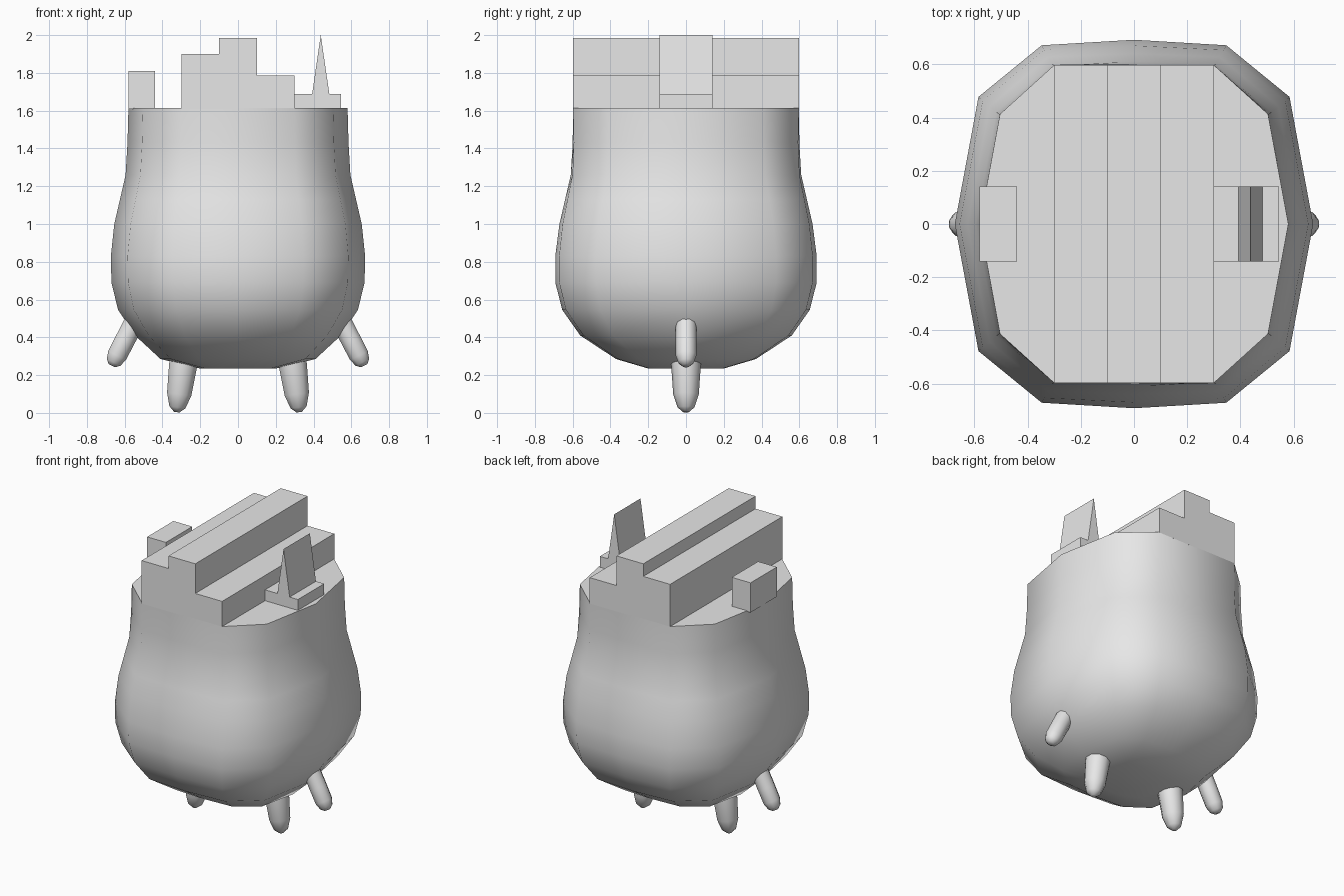
import bpy, bmesh, math
from mathutils import Vector

cube = bpy.data.objects.get("Cube")
if cube:
    bpy.data.objects.remove(cube, do_unlink=True)

grey = bpy.data.materials.new("light_grey")
grey.use_nodes = True
grey.diffuse_color = (0.8, 0.8, 0.8, 1)
grey.node_tree.nodes["Principled BSDF"].inputs["Base Color"].default_value = (0.8, 0.8, 0.8, 1)


def make_object(name, bm, smooth_angle=None):
    bmesh.ops.recalc_face_normals(bm, faces=bm.faces)
    mesh = bpy.data.meshes.new(name)
    bm.to_mesh(mesh)
    bm.free()
    mesh.materials.append(grey)
    obj = bpy.data.objects.new(name, mesh)
    bpy.context.collection.objects.link(obj)
    if smooth_angle:
        bpy.ops.object.select_all(action='DESELECT')
        obj.select_set(True)
        bpy.context.view_layer.objects.active = obj
        bpy.ops.object.shade_smooth_by_angle(angle=math.radians(smooth_angle))
    return obj


def loft(name, rings, smooth_angle=None):
    """Skin closed rings of equal length and cap both ends."""
    bm = bmesh.new()
    rows = [[bm.verts.new(p) for p in ring] for ring in rings]
    n = len(rows[0])
    for a, b in zip(rows, rows[1:]):
        for i in range(n):
            j = (i + 1) % n
            bm.faces.new((a[i], a[j], b[j], b[i]))
    bm.faces.new(rows[0])
    bm.faces.new(rows[-1])
    return make_object(name, bm, smooth_angle)


def prism(name, outline, depth):
    """Extrude an x-z outline along y, from -depth to depth."""
    return loft(name, [[(x, y, z) for x, z in outline] for y in (-depth, depth)])


# Body: twelve-sided sack, (height, half width, half depth, shoulder)
levels = [
    (0.235, 0.20, 0.20, 0.97), (0.285, 0.41, 0.37, 0.97), (0.41, 0.545, 0.56, 0.97),
    (0.545, 0.635, 0.655, 0.97), (0.69, 0.67, 0.692, 0.97), (0.83, 0.673, 0.692, 0.97),
    (1.0, 0.655, 0.67, 0.975), (1.13, 0.625, 0.64, 0.98), (1.26, 0.595, 0.61, 0.985),
    (1.43, 0.585, 0.60, 0.99), (1.615, 0.58, 0.598, 1.0),
]


def body_ring(z, w, d, s):
    quarter = [(1, 0), (0.868, 0.69), (0.515, s), (0, 1)]
    half = quarter + [(-x, y) for x, y in quarter[-2::-1]]
    full = half + [(x, -y) for x, y in half[-2:0:-1]]
    return [(x * w, y * d, z) for x, y in full]


loft("body", [body_ring(*lv) for lv in levels], 50)

# Stepped ridge running front to back across the flat top
prism("stepped_ridge", [
    (-0.30, 1.61), (0.30, 1.61), (0.30, 1.785), (0.10, 1.785),
    (0.10, 1.985), (-0.10, 1.985), (-0.10, 1.90), (-0.30, 1.90)], 0.598)

# Block on the right, plinth and blade on the left
prism("right_block", [(-0.58, 1.61), (-0.44, 1.61), (-0.44, 1.81), (-0.58, 1.81)], 0.14)
prism("blade_plinth", [(0.297, 1.61), (0.545, 1.61), (0.545, 1.688), (0.297, 1.688)], 0.14)
prism("blade", [(0.392, 1.685), (0.484, 1.685), (0.438, 2.0)], 0.14)


def limb(name, tip, top, profile):
    """Round-tipped limb; profile is (distance from tip, radius)."""
    tip, top = Vector(tip), Vector(top)
    axis = (top - tip).normalized()
    side = Vector((0, 1, 0))
    other = axis.cross(side)
    angles = [math.tau * i / 10 for i in range(10)]
    rings = [[tip + axis * t + (side * math.cos(a) + other * math.sin(a)) * r
              for a in angles] for t, r in profile]
    loft(name, rings, 60)


# Two legs below and two short arms at the sides
leg_profile = [(0.004, 0.015), (0.03, 0.045), (0.10, 0.068), (0.25, 0.078), (0.33, 0.08)]
arm_profile = [(0.0, 0.02), (0.02, 0.042), (0.06, 0.055), (0.15, 0.056), (0.30, 0.056)]
for label, s in (("left", 1), ("right", -1)):
    limb(label + "_leg", (s * 0.325, 0, 0), (s * 0.28, 0, 0.33), leg_profile)
    limb(label + "_arm", (s * 0.668, 0, 0.25), (s * 0.53, 0, 0.517), arm_profile)
